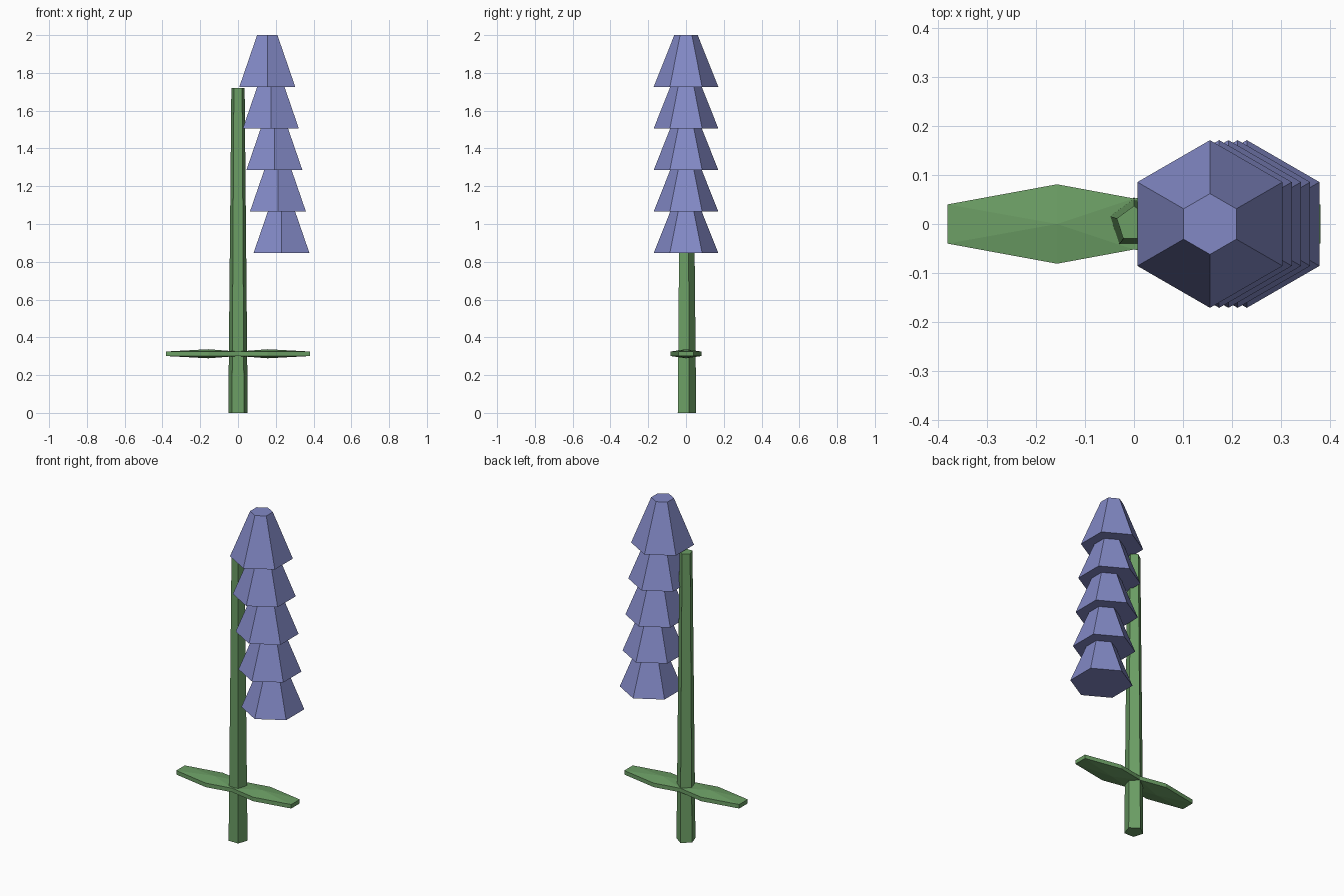
import bpy, bmesh
from math import cos, sin, tau

cube = bpy.data.objects.get("Cube")
if cube:
    bpy.data.objects.remove(cube)


def make_material(name, rgb):
    mat = bpy.data.materials.new(name)
    mat.use_nodes = True
    mat.diffuse_color = (*rgb, 1)
    mat.node_tree.nodes["Principled BSDF"].inputs["Base Color"].default_value = (*rgb, 1)
    return mat


green = make_material("leaf green", (0.15, 0.345, 0.13))
violet = make_material("petal violet", (0.225, 0.25, 0.56))


def finish(name, bm, mat):
    bmesh.ops.recalc_face_normals(bm, faces=bm.faces)
    mesh = bpy.data.meshes.new(name)
    bm.to_mesh(mesh)
    bm.free()
    mesh.materials.append(mat)
    obj = bpy.data.objects.new(name, mesh)
    bpy.context.collection.objects.link(obj)
    return obj


def frustum(name, sides, x, z0, z1, r0, r1, mat):
    """Closed tapered prism with one corner pointing to the back."""
    bm = bmesh.new()
    low, high = [
        [bm.verts.new((x + r * cos(tau * (i / sides + 0.25)),
                       r * sin(tau * (i / sides + 0.25)), z))
         for i in range(sides)]
        for r, z in ((r0, z0), (r1, z1))]
    bm.faces.new(low)
    bm.faces.new(high)
    for i in range(sides):
        j = (i + 1) % sides
        bm.faces.new((low[i], low[j], high[j], high[i]))
    return finish(name, bm, mat)


def leaf(name, side):
    """Flat six-sided blade, swollen at its middle above and below."""
    mid_z, edge, swell = 0.313, 0.012, 0.024
    outline = [(0, -0.052), (0.157, -0.081), (0.38, -0.04),
               (0.38, 0.04), (0.157, 0.081), (0, 0.052)]
    bm = bmesh.new()
    rims = []
    for d in (-1, 1):
        rim = [bm.verts.new((side * x, y, mid_z + d * edge)) for x, y in outline]
        peak = bm.verts.new((side * 0.157, 0, mid_z + d * swell))
        for i in range(len(rim)):
            bm.faces.new((rim[i - 1], rim[i], peak))
        rims.append(rim)
    low, high = rims
    for i in range(len(low)):
        bm.faces.new((low[i - 1], low[i], high[i], high[i - 1]))
    return finish(name, bm, green)


# Stem and its pair of leaves
frustum("stem", 5, 0, 0, 1.72, 0.054, 0.037, green)
leaf("left_leaf", 1)
leaf("right_leaf", -1)

# Stacked blossom tiers, drifting sideways toward the bottom
for tier in range(5):
    base = 1.726 - 0.22 * tier
    frustum(f"blossom_tier_{tier + 1}", 6, 0.155 + 0.0188 * tier,
            base, base + 0.274, 0.171, 0.062, violet)
